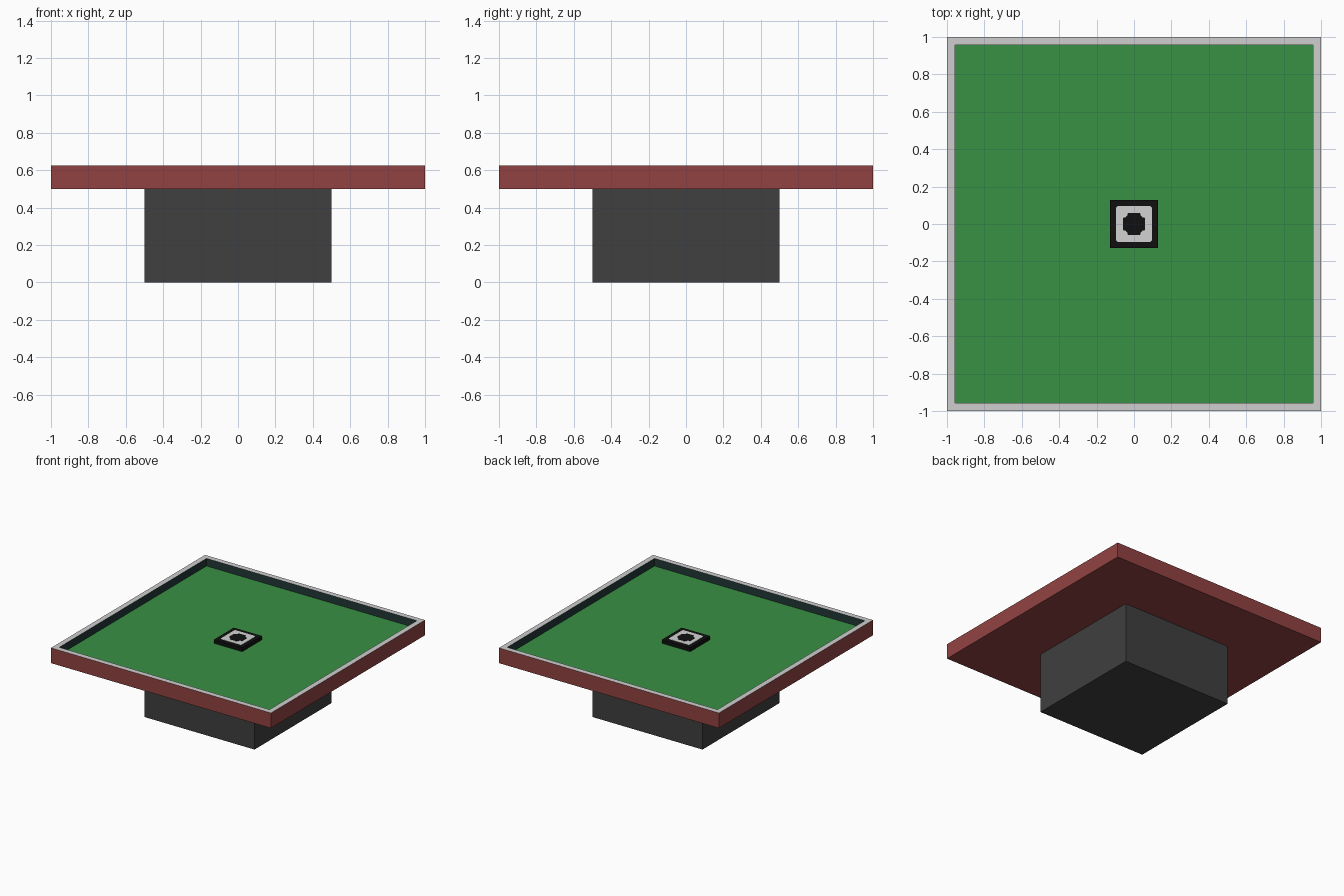
import bpy, bmesh
from mathutils import Vector

cube = bpy.data.objects.get("Cube")
if cube:
    bpy.data.objects.remove(cube, do_unlink=True)


def material(name, r, g, b):
    m = bpy.data.materials.new(name)
    m.use_nodes = True
    m.diffuse_color = (r, g, b, 1)
    m.node_tree.nodes["Principled BSDF"].inputs["Base Color"].default_value = (r, g, b, 1)
    return m


RED = material("red wood", 0.29, 0.055, 0.055)
CHARCOAL = material("charcoal", 0.05, 0.05, 0.05)
GREY = material("pale grey", 0.62, 0.62, 0.62)
GREEN = material("green felt", 0.04, 0.28, 0.06)
TEAL = material("dark teal", 0.015, 0.038, 0.036)
BLACK = material("black", 0.005, 0.005, 0.005)
WHITE = material("off white", 0.65, 0.65, 0.65)


def finish(bm, name, mats):
    me = bpy.data.meshes.new(name)
    bm.normal_update()
    bm.to_mesh(me)
    bm.free()
    for m in mats:
        me.materials.append(m)
    ob = bpy.data.objects.new(name, me)
    bpy.context.collection.objects.link(ob)
    return ob


def box(bm, half, z0, z1):
    geo = bmesh.ops.create_cube(bm, size=1)
    for v in geo["verts"]:
        v.co = Vector((v.co.x * 2 * half, v.co.y * 2 * half, z1 if v.co.z > 0 else z0))


def plate(name, quarter, z0, z1, mat):
    """Extrude an outline made from one corner turned four times."""
    bm = bmesh.new()
    pts = []
    for _ in range(4):
        pts += quarter
        quarter = [(-y, x) for x, y in quarter]
    base = bm.faces.new([bm.verts.new((x, y, z0)) for x, y in pts])
    top = bmesh.ops.extrude_face_region(bm, geom=[base])["geom"]
    bmesh.ops.translate(bm, verts=[v for v in top if isinstance(v, bmesh.types.BMVert)],
                        vec=(0, 0, z1 - z0))
    bmesh.ops.recalc_face_normals(bm, faces=bm.faces)
    return finish(bm, name, [mat])


# Pedestal
bm = bmesh.new()
box(bm, 0.5, 0, 0.5)
finish(bm, "pedestal", [CHARCOAL])

# Tray: inset the top for the rim, then sink the middle to form the felt
TOP, FELT = 0.625, 0.5625
bm = bmesh.new()
box(bm, 1, 0.5, TOP)
bm.normal_update()
top = max(bm.faces, key=lambda f: f.calc_center_median().z)
bmesh.ops.inset_region(bm, faces=[top], thickness=0.0625)
floor = bmesh.ops.extrude_face_region(bm, geom=[top])["geom"]
bmesh.ops.translate(bm, verts=[v for v in floor if isinstance(v, bmesh.types.BMVert)],
                    vec=(0, 0, FELT - TOP))
if top.is_valid:
    bmesh.ops.delete(bm, geom=[top], context="FACES_ONLY")
bmesh.ops.recalc_face_normals(bm, faces=bm.faces)
for f in bm.faces:
    c = f.calc_center_median()
    if f.normal.z > 0.5:
        f.material_index = 1 if c.z > TOP - 0.01 else 2
    elif abs(f.normal.z) < 0.5 and max(abs(c.x), abs(c.y)) < 0.97:
        f.material_index = 3
finish(bm, "tray", [RED, GREY, GREEN, TEAL])

# Centre block with a pale panel and a dark spot
BLOCK = 0.594
bm = bmesh.new()
box(bm, 0.128, FELT, BLOCK)
finish(bm, "centre_block", [BLACK])
plate("centre_panel", [(0.096, 0.088), (0.088, 0.096)], BLOCK, BLOCK + 0.002, WHITE)
plate("centre_spot", [(0.06, 0.032), (0.046, 0.036), (0.036, 0.046), (0.032, 0.06)],
      BLOCK + 0.002, BLOCK + 0.004, BLACK)
